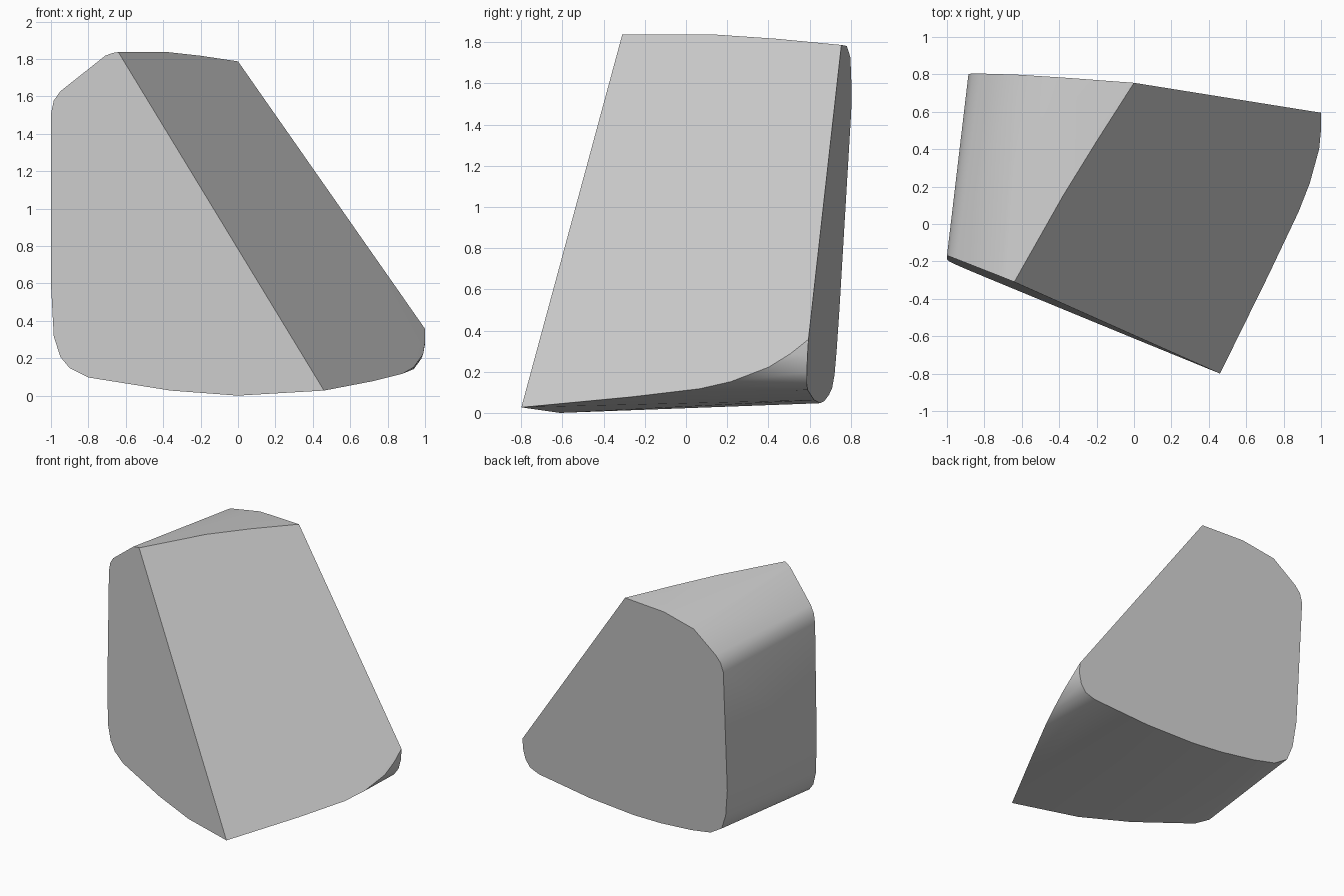
import bpy, bmesh, math

if "Cube" in bpy.data.objects:
    bpy.data.objects.remove(bpy.data.objects["Cube"])

# Planes of the three flat cuts, as y for a given x and z
def front_y(x, z): return -0.612 - 0.4096 * x + 0.0218 * z
def back_y(x, z): return 0.649 - 0.0755 * x + 0.0591 * z
def slant_y(x, z): return -0.31 + 1.770 * (x + 0.64) + 1.346 * (z - 1.84)

# Rounded outlines (x, z) lying on each cut
front = [(-0.64, 1.84), (-0.67, 1.835), (-0.71, 1.82), (-0.95, 1.63), (-0.985, 1.58),
         (-1, 1.51), (-1, 0.6), (-0.985, 0.32), (-0.95, 0.21), (-0.9, 0.15),
         (-0.8, 0.1), (-0.36, 0.03), (0, 0.003), (0.46, 0.03)]
back = [(0, 1.79), (-0.355, 1.785), (-0.626, 1.73), (-0.82, 1.58), (-0.863, 1.53),
        (-0.885, 1.46), (-0.88, 0.51), (-0.856, 0.304), (-0.814, 0.188), (-0.71, 0.124),
        (-0.53, 0.09), (-0.25, 0.06), (0, 0.05), (0.4, 0.065), (0.86, 0.115),
        (0.94, 0.145), (0.98, 0.2), (1, 0.28), (1, 0.36)]
slant = [(-0.38, 1.84), (-0.2, 1.82), (0.72, 0.08), (0.88, 0.12), (0.94, 0.155),
         (0.99, 0.225), (1, 0.29)]

# Solid block spanning the outlines
bm = bmesh.new()
for outline, plane in ((front, front_y), (back, back_y), (slant, slant_y)):
    for x, z in outline:
        bm.verts.new((x, plane(x, z), z))
hull = bmesh.ops.convex_hull(bm, input=bm.verts[:])
loose = {v for v in hull["geom_interior"] + hull["geom_unused"]
         if isinstance(v, bmesh.types.BMVert) and v.is_valid and not v.link_faces}
bmesh.ops.delete(bm, geom=list(loose), context='VERTS')
bmesh.ops.dissolve_limit(bm, angle_limit=math.radians(1.5), verts=bm.verts[:], edges=bm.edges[:])
bmesh.ops.recalc_face_normals(bm, faces=bm.faces[:])

# Stand on the ground
low = min(v.co.z for v in bm.verts)
bmesh.ops.translate(bm, vec=(0, 0, -low), verts=bm.verts[:])
mesh = bpy.data.meshes.new("cut_block")
bm.to_mesh(mesh)
bm.free()

# Plain grey finish
grey = bpy.data.materials.new("light_grey")
grey.diffuse_color = (0.6, 0.6, 0.6, 1)
grey.use_nodes = True
grey.node_tree.nodes["Principled BSDF"].inputs["Base Color"].default_value = grey.diffuse_color
mesh.materials.append(grey)
block = bpy.data.objects.new("cut_block", mesh)
bpy.context.collection.objects.link(block)
bpy.context.view_layer.objects.active = block
block.select_set(True)
bpy.ops.object.shade_smooth_by_angle(angle=math.radians(25))
